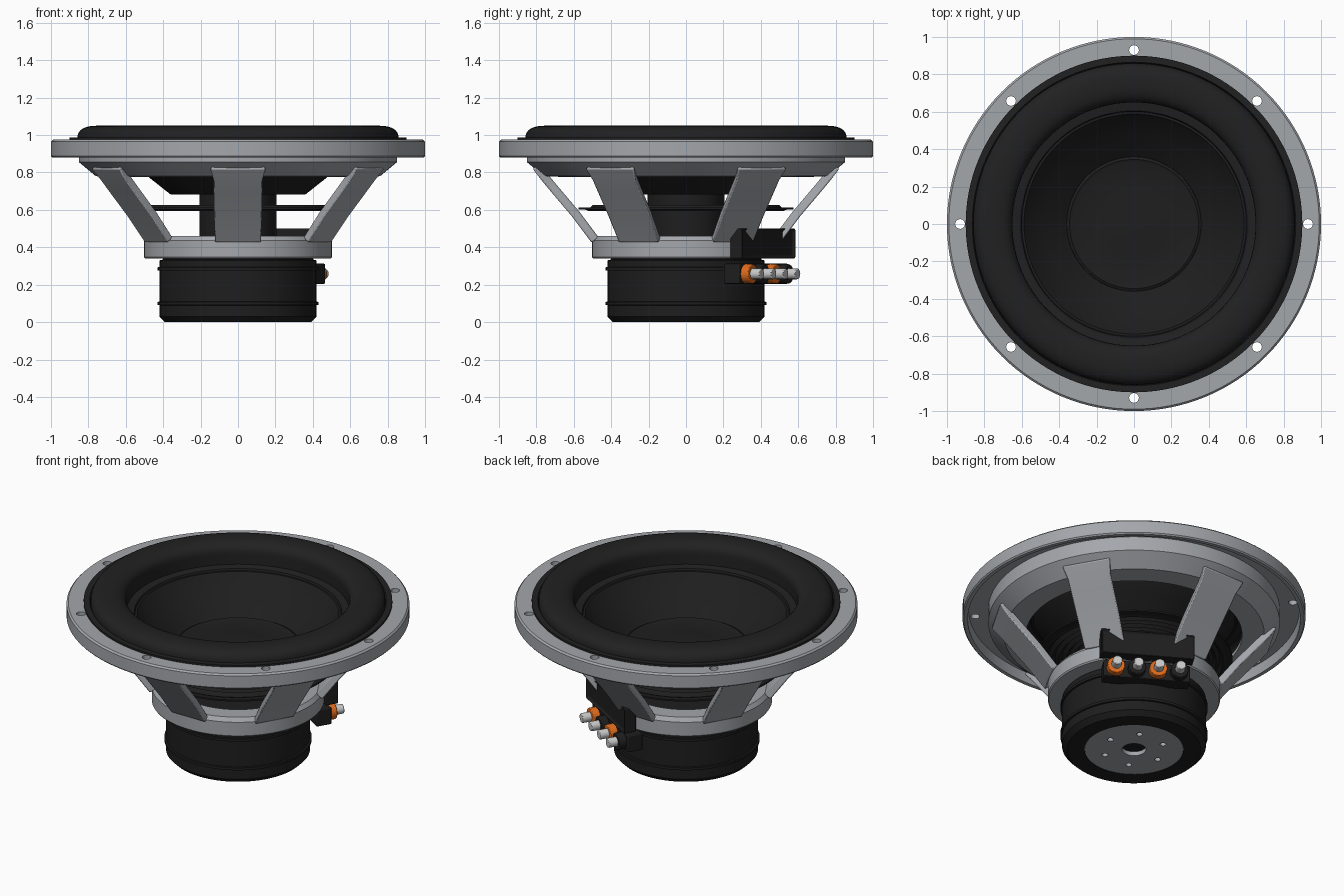
import bpy, bmesh, math
from math import cos, sin, pi, radians
from mathutils import Matrix, Vector

if "Cube" in bpy.data.objects:
    bpy.data.objects.remove(bpy.data.objects["Cube"])

parts = []


def material(name, r, g, b, rough=0.6):
    m = bpy.data.materials.new(name)
    m.use_nodes = True
    m.diffuse_color = (r, g, b, 1)
    node = m.node_tree.nodes["Principled BSDF"]
    node.inputs["Base Color"].default_value = (r, g, b, 1)
    node.inputs["Roughness"].default_value = rough
    return m


grey = material("cast_grey", 0.37, 0.385, 0.41)
black = material("motor_black", 0.013, 0.013, 0.013)
rubber = material("rubber_black", 0.015, 0.015, 0.015)
silver = material("post_silver", 0.6, 0.6, 0.6)
orange = material("post_orange", 0.75, 0.15, 0.012)


def finish(name, bm, mat):
    bmesh.ops.recalc_face_normals(bm, faces=bm.faces)
    me = bpy.data.meshes.new(name)
    bm.to_mesh(me)
    bm.free()
    me.materials.append(mat)
    ob = bpy.data.objects.new(name, me)
    bpy.context.collection.objects.link(ob)
    parts.append(ob)
    return ob


def lathe(name, profile, mat, steps=96):
    """Revolve (radius, height) points; the loop closes unless it ends on the axis."""
    bm = bmesh.new()
    vs = [bm.verts.new((r, 0, z)) for r, z in profile]
    es = [bm.edges.new(p) for p in zip(vs, vs[1:])]
    if profile[0][0] > 0 or profile[-1][0] > 0:
        es.append(bm.edges.new((vs[-1], vs[0])))
    bmesh.ops.spin(bm, geom=vs + es, cent=(0, 0, 0), axis=(0, 0, 1),
                   angle=2 * pi, steps=steps, use_duplicate=False)
    bmesh.ops.remove_doubles(bm, verts=bm.verts, dist=1e-4)
    return finish(name, bm, mat)


def shell(points, t):
    return points + [(r, z - t) for r, z in reversed(points)]


def drill(target, count, ring, radius, z):
    """Cut a circle of vertical holes through the target."""
    bm = bmesh.new()
    for i in range(count):
        a = 2 * pi * i / count
        bmesh.ops.create_cone(bm, cap_ends=True, segments=20, radius1=radius,
                              radius2=radius, depth=0.2,
                              matrix=Matrix.Translation((ring * cos(a), ring * sin(a), z)))
    cutter = finish("hole_cutter", bm, target.data.materials[0])
    parts.remove(cutter)
    cutter.hide_render = True
    mod = target.modifiers.new("holes", "BOOLEAN")
    mod.operation, mod.solver, mod.object = "DIFFERENCE", "EXACT", cutter
    bpy.context.view_layer.objects.active = target
    bpy.ops.object.modifier_apply(modifier=mod.name)
    bpy.data.objects.remove(cutter)


def bevel(ob, width, segments=2):
    mod = ob.modifiers.new("bevel", "BEVEL")
    mod.width, mod.segments = width, segments


# Basket: hollow mounting flange with bolt holes, and the lower seat ring
flange = lathe("mounting_flange", [
    (.63, .775), (.76, .78), (.85, .855), (.85, .945), (.965, .945), (.97, .88),
    (.993, .88), (1, .888), (1, .965), (.99, .975), (.87, .975), (.82, .93),
    (.80, .87), (.74, .81), (.63, .80)], grey, 128)
drill(flange, 8, .93, .026, .96)
lathe("seat_ring", [(.39, .34), (.497, .34), (.503, .348), (.503, .435),
                    (.485, .46), (.38, .46), (.38, .40)], grey)

# Six flared spokes
SPOKE = [(.82, .82, .15), (.77, .755, .133), (.72, .695, .132),
         (.61, .565, .13), (.505, .425, .125)]
for i in range(6):
    bm = bmesh.new()
    rings = []
    for r, z, w in SPOKE:
        corners = ((r, -w, z), (r, w, z), (r - .04, w * .9, z + .025), (r - .04, -w * .9, z + .025))
        rings.append([bm.verts.new(c) for c in corners])
    for a, b in zip(rings, rings[1:]):
        for k in range(4):
            n = (k + 1) % 4
            bm.faces.new((a[k], a[n], b[n], b[k]))
    bm.faces.new(rings[0])
    bm.faces.new(rings[-1])
    spoke = finish("spoke_%d" % (i + 1), bm, grey)
    spoke.rotation_euler.z = radians(30 + 60 * i)
    bevel(spoke, .008)

# Rolled surround with a flat outer lip
roll = [(.90, .987), (.865, .987)]
for i in range(17):
    c, s = cos(pi * i / 16), sin(pi * i / 16)
    roll.append((.755 + .105 * math.copysign(abs(c) ** .85, c), .975 + .075 * s ** .75))
roll += [(.65, .915), (.61, .908)]
lathe("surround", shell(roll, .013), rubber, 128)

# Cone with a groove near its edge, and the dust cap
lathe("cone", shell([(.65, .912), (.605, .908), (.60, .898), (.588, .898), (.583, .89),
                     (.48, .795), (.36, .70), (.19, .70)], .018), black)
lathe("dust_cap", [(.36, .69), (.358, .708), (.345, .715), (.33, .708), (.18, .715), (0, .718)],
      black)

# Voice coil former and corrugated spider
lathe("coil_former", [(.205, .44), (.205, .69), (.19, .69), (.19, .44)], black, 64)
waves = [(.2 + .02 * i, .612 + (.014 if i % 2 else -.008)) for i in range(17)]
lathe("spider", shell(waves + [(.54, .612), (.575, .612)], .01), black)

# Motor: ribbed body with a recessed grey back plate
body = [(0, .03), (.29, .03), (.29, 0), (.39, 0), (.42, .03)]
for z in (.1, .285):
    body += [(.42, z - .01), (.43, z - .008), (.43, z + .008), (.42, z + .01)]
body += [(.42, .33), (.40, .335), (.40, .445), (0, .445)]
lathe("motor_body", body, black)
plate = lathe("back_plate", [(.07, .002), (.288, .002), (.288, .028), (.07, .028)], grey)
drill(plate, 6, .18, .018, .01)

# Terminal assembly, built along local x and turned to its side of the basket
TURN = radians(59)


def terminal_box(name, d0, d1, width, z0, z1, frame=0):
    bm = bmesh.new()
    size = Matrix.Diagonal((d1 - d0, width, z1 - z0, 1))
    bmesh.ops.create_cube(bm, size=1, matrix=Matrix.Translation(((d0 + d1) / 2, 0, (z0 + z1) / 2)) @ size)
    if frame:
        bm.normal_update()
        face = max(bm.faces, key=lambda f: f.normal.x)
        bmesh.ops.inset_region(bm, faces=[face], thickness=frame)
        bmesh.ops.translate(bm, verts=face.verts, vec=(-.015, 0, 0))
    ob = finish(name, bm, black)
    ob.rotation_euler.z = TURN
    bevel(ob, .006)


def terminal_rod(name, d0, d1, side, radius, mat, sides=24):
    bm = bmesh.new()
    place = Matrix.Translation(((d0 + d1) / 2, side, .258)) @ Matrix.Rotation(pi / 2, 4, "Y")
    bmesh.ops.create_cone(bm, cap_ends=True, segments=sides, radius1=radius,
                          radius2=radius, depth=d1 - d0, matrix=place)
    ob = finish(name, bm, mat)
    ob.rotation_euler.z = TURN
    bevel(ob, .005)


terminal_box("terminal_shield", .44, .52, .55, .34, .50, .018)
terminal_box("terminal_block", .39, .485, .51, .205, .312)
for i in range(4):
    side = (i - 1.5) * .125
    terminal_rod("terminal_collar_%d" % (i + 1), .48, .53, side, .052, black if i % 2 else orange)
    terminal_rod("terminal_post_%d" % (i + 1), .52, .585, side, .029, silver, 16)

# Smooth shading with sharp edges kept
bpy.ops.object.select_all(action="DESELECT")
for ob in parts:
    ob.select_set(True)
bpy.context.view_layer.objects.active = parts[0]
bpy.ops.object.shade_smooth_by_angle(angle=radians(32))
